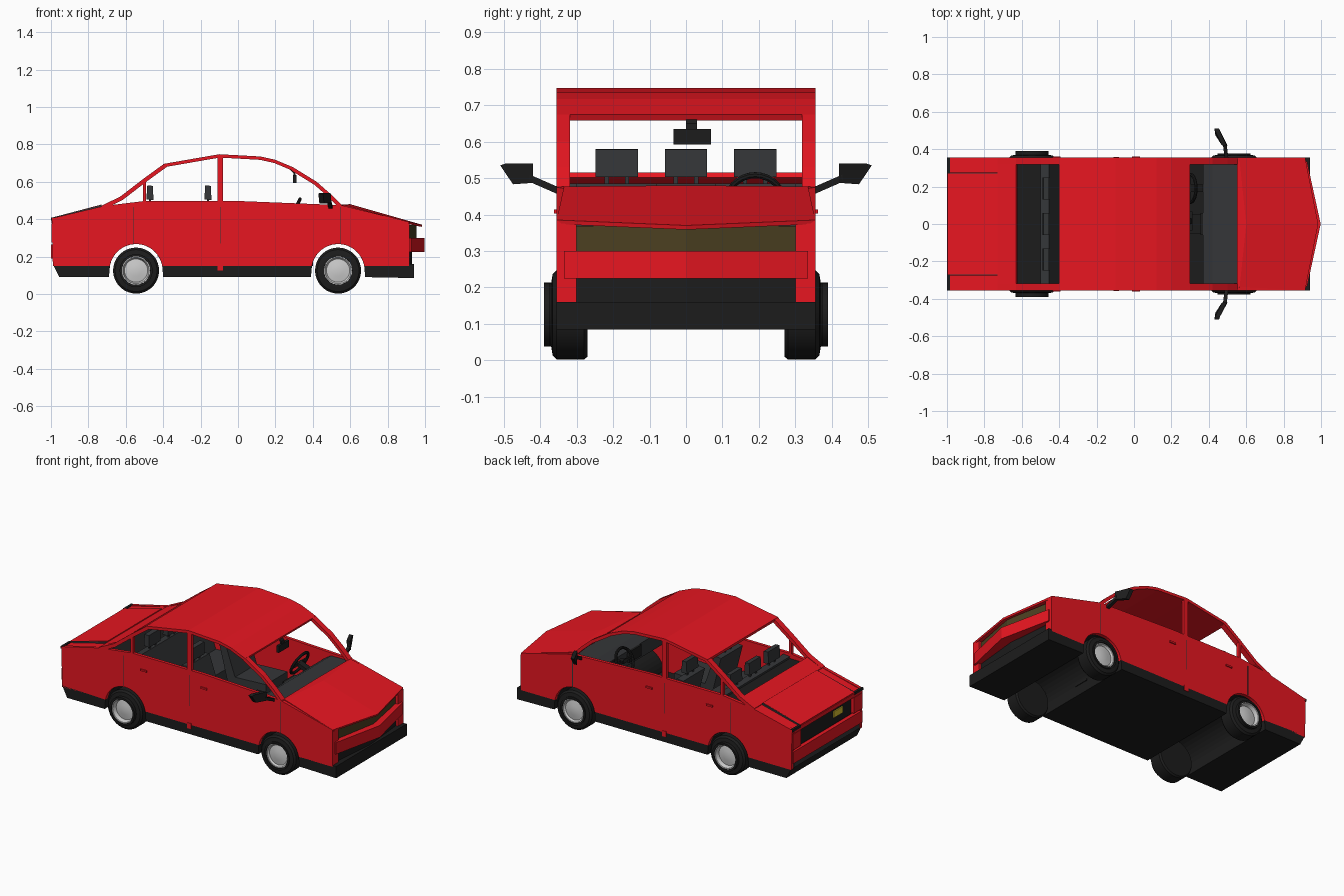
import bpy, bmesh, math
from mathutils import Vector

if "Cube" in bpy.data.objects:
    bpy.data.objects.remove(bpy.data.objects["Cube"])


def material(name, rgb):
    m = bpy.data.materials.new(name)
    m.diffuse_color = (*rgb, 1)
    m.use_nodes = True
    m.node_tree.nodes["Principled BSDF"].inputs["Base Color"].default_value = m.diffuse_color
    return m


RED = material("red paint", (0.8, 0.008, 0.015))
BLACK = material("black plastic", (0.012, 0.012, 0.012))
DARK = material("dark trim", (0.035, 0.037, 0.04))
OLIVE = material("dark lamp glass", (0.07, 0.05, 0.015))
YELLOW = material("yellow plate", (0.7, 0.55, 0.03))


def mesh(name, verts, faces, mat=None, smooth=False):
    me = bpy.data.meshes.new(name)
    me.from_pydata([tuple(v) for v in verts], [], faces)
    bm = bmesh.new()
    bm.from_mesh(me)
    bmesh.ops.recalc_face_normals(bm, faces=bm.faces)
    bm.to_mesh(me)
    bm.free()
    ob = bpy.data.objects.new(name, me)
    bpy.context.collection.objects.link(ob)
    if mat:
        me.materials.append(mat)
    if smooth:
        bpy.context.view_layer.objects.active = ob
        ob.select_set(True)
        bpy.ops.object.shade_smooth_by_angle(angle=math.radians(35))
        ob.select_set(False)
    return ob


def prism(name, pts, axis, lo, hi, mat=None):
    """Extrude a 2D outline along one axis."""
    put = {'x': lambda a, b, c: (c, a, b), 'y': lambda a, b, c: (a, c, b), 'z': lambda a, b, c: (a, b, c)}[axis]
    n = len(pts)
    verts = [put(a, b, c) for c in (lo, hi) for a, b in pts]
    faces = [tuple(range(n)), tuple(range(2 * n - 1, n - 1, -1))]
    faces += [(i, (i + 1) % n, n + (i + 1) % n, n + i) for i in range(n)]
    return mesh(name, verts, faces, mat)


def box(name, x, y, z, mat=None):
    return prism(name, [(x[0], z[0]), (x[1], z[0]), (x[1], z[1]), (x[0], z[1])], 'y', y[0], y[1], mat)


def band(name, path, y0, y1, t, mat):
    """Sheet following an x-z path, thickened downwards by t."""
    low = []
    for i in range(len(path)):
        d = Vector(path[min(i + 1, len(path) - 1)]) - Vector(path[max(i - 1, 0)])
        d.normalize()
        low.append((path[i][0] + d.y * t, path[i][1] - d.x * t))
    return prism(name, path + low[::-1], 'y', y0, y1, mat)


def lathe(name, prof, center, mat=None, seg=36):
    """Spin (radius, y) points about a y-parallel axis."""
    cx, cz = center
    n, verts, faces = len(prof), [], []
    for k in range(seg):
        a = 2 * math.pi * k / seg
        verts += [(cx + r * math.cos(a), y, cz + r * math.sin(a)) for r, y in prof]
    for k in range(seg):
        j = (k + 1) % seg
        faces += [(k * n + i, k * n + i + 1, j * n + i + 1, j * n + i) for i in range(n - 1)]
    for end in (0, n - 1):
        faces.append(tuple(k * n + end for k in range(seg)))
    return mesh(name, verts, faces, mat, True)


W, WZ, R, ARCH = 0.355, 0.125, 0.123, 0.142
WHEELS = {"rear": -0.545, "front": 0.535}


def arch(cx, z, steps=18):
    a0 = math.asin((z - WZ) / ARCH)
    return [(cx + ARCH * math.cos(a), WZ + ARCH * math.sin(a))
            for a in [math.pi - a0 - (math.pi - 2 * a0) * i / steps for i in range(steps + 1)]]


# body sides with wheel arches
outline = [(-0.99, 0.15)] + arch(WHEELS["rear"], 0.15) + arch(WHEELS["front"], 0.15)
outline += [(0.915, 0.15), (0.915, 0.385), (0.55, 0.475), (0, 0.497), (-0.5, 0.497), (-0.72, 0.47), (-0.995, 0.405)]
for s in (-1, 1):
    prism("body_side", outline, 'y', s * W, s * (W - 0.02), RED)

# black floor and sills between the wheels
for pts in ([(-0.955, 0.09), (-0.69, 0.09), (-0.685, 0.15), (-0.99, 0.16)],
            [(-0.4, 0.09), (0.39, 0.09), (0.395, 0.15), (-0.405, 0.15)],
            [(0.68, 0.09), (0.94, 0.085), (0.94, 0.16), (0.675, 0.15)]):
    prism("floor_and_sill", pts, 'y', -W, W, BLACK)

# wheel tunnels, tyres and rims
for end, cx in WHEELS.items():
    band(end + "_wheel_tunnel", arch(cx, 0.13), -W + 0.02, W - 0.02, -0.006, BLACK)
    out = 0.39 if end == "rear" else 0.376
    for s in (-1, 1):
        lathe(end + "_tyre", [(r, s * y) for r, y in ((0.08, 0.27), (0.115, 0.27), (R, 0.28), (R, 0.355),
              (0.112, 0.366), (0.088, 0.37), (0.088, out), (0.076, out), (0.074, 0.35))], (cx, WZ), BLACK)
        lathe(end + "_rim", [(r, s * y) for r, y in ((0.079, 0.34), (0.079, out - 0.006), (0.07, out - 0.008),
              (0.062, 0.358), (0.03, 0.364), (0.012, 0.366))], (cx, WZ))

# roof and pillars
roof = [(-0.4, 0.695), (-0.1, 0.747), (0.12, 0.735), (0.2, 0.717), (0.3, 0.675)]
band("roof", roof, -W, W, 0.018, RED)
for s in (-1, 1):
    o, i = s * W, s * (W - 0.036)
    band("windscreen_pillar", [(0.295, 0.677), (0.42, 0.6), (0.5, 0.53), (0.555, 0.475)], o, i, 0.02, RED)
    band("rear_pillar", [(-0.73, 0.472), (-0.63, 0.52), (-0.5, 0.62), (-0.395, 0.696)], o, i, 0.022, RED)
    box("centre_pillar", (-0.11, -0.08), (o, s * (W - 0.02)), (0.48, 0.735), RED)
    box("rear_door_pillar", (-0.508, -0.492), (o, s * (W - 0.02)), (0.48, 0.61), RED)
    # door seams and handles
    for x in (-0.56, -0.095, 0.55):
        box("door_seam", (x - 0.002, x + 0.002), (o, s * (W + 0.001)), (0.27, 0.465), DARK)
    for x in (-0.415, 0.01):
        box("door_handle", (x - 0.022, x + 0.022), (o, s * (W + 0.007)), (0.403, 0.414), RED)
    box("sill_tab", (-0.11, -0.08), (o, s * (W + 0.003)), (0.125, 0.16), RED)

# bonnet with a creased rear edge and pointed nose
rows = [[(0.55, -W, 0.475), (0.55, 0, 0.478), (0.55, W, 0.475)],
        [(0.565, -0.335, 0.477), (0.6, 0, 0.48), (0.565, 0.335, 0.477)],
        [(0.915, -W, 0.385), (0.985, 0, 0.37), (0.915, W, 0.385)]]
bonnet = mesh("bonnet", sum(rows, []), [(r * 3 + c, r * 3 + c + 1, r * 3 + c + 4, r * 3 + c + 3)
                                        for r in (0, 1) for c in (0, 1)], RED)
sol = bonnet.modifiers.new("thickness", 'SOLIDIFY')
sol.thickness = 0.012

# front end: lamp band, bumper, lower intake and lip


def nose(name, tip, side, width, z0, z1, mat):
    prism(name, [(0.87, -width), (side, -width), (tip, 0), (side, width), (0.87, width)], 'z', z0, z1, mat)


nose("headlamp_band", 0.955, 0.9, 0.3, 0.295, 0.368, OLIVE)
nose("front_bumper", 0.998, 0.925, 0.335, 0.225, 0.3, RED)
nose("lower_intake", 0.93, 0.9, 0.31, 0.15, 0.227, BLACK)
for s in (-1, 1):
    box("front_corner", (0.88, 0.917), (s * 0.3, s * (W - 0.002)), (0.16, 0.375), RED)

# boot deck and lid
band("rear_deck", [(-0.73, 0.472), (-0.63, 0.515)], -W, W, 0.015, RED)
band("boot_lid", [(-0.995, 0.408), (-0.73, 0.478)], -0.27, 0.27, 0.012, RED)
for s in (-1, 1):
    band("boot_edge", [(-0.995, 0.4), (-0.72, 0.468)], s * 0.26, s * (W - 0.002), 0.012, RED)
    band("boot_seam", [(-0.985, 0.411), (-0.73, 0.476)], s * 0.27, s * 0.276, 0.012, DARK)

# tail: recessed panel, lamps, bumper, plate
box("tail_panel", (-0.975, -0.96), (-0.34, 0.34), (0.15, 0.4), RED)
box("tail_recess", (-0.98, -0.97), (-0.26, 0.26), (0.27, 0.375), BLACK)
box("tail_upper_rail", (-0.998, -0.965), (-0.34, 0.34), (0.378, 0.402), RED)
box("rear_bumper", (-1.0, -0.965), (-0.345, 0.345), (0.19, 0.265), RED)
box("rear_bumper_strip", (-0.99, -0.965), (-0.33, 0.33), (0.155, 0.185), DARK)
box("number_plate", (-0.987, -0.975), (-0.17, -0.08), (0.315, 0.355), YELLOW)
for s in (-1, 1):
    box("tail_lamp", (-0.997, -0.97), (s * 0.265, s * 0.35), (0.275, 0.375), RED)
    box("tail_lamp_trim", (-1.0, -0.985), (s * 0.27, s * W), (0.392, 0.408), BLACK)


# seats with headrests
def headrest(x, y):
    prism("headrest", [(x - 0.02, 0.505), (x + 0.018, 0.503), (x + 0.015, 0.578), (x - 0.015, 0.58)],
          'y', y - 0.058, y + 0.058, DARK)
    for d in (-0.028, 0.028):
        box("headrest_post", (x - 0.005, x + 0.005), (y + d - 0.006, y + d + 0.006), (0.46, 0.51), DARK)


def seat(name, x, y, half):
    prism(name + "_back", [(x - 0.03, 0.48), (x + 0.015, 0.485), (x + 0.09, 0.27), (x + 0.03, 0.25)],
          'y', y - half, y + half, DARK)
    prism(name + "_cushion", [(x + 0.03, 0.27), (x + 0.08, 0.29), (x + 0.3, 0.3), (x + 0.3, 0.2), (x + 0.04, 0.2)],
          'y', y - half, y + half, DARK)


for y in (-0.19, 0.19):
    seat("front_seat", -0.16, y, 0.11)
    headrest(-0.16, y)
    box("seat_base", (-0.08, 0.11), (y - 0.08, y + 0.08), (0.15, 0.2), BLACK)
seat("rear_seat", -0.47, 0, 0.33)
for y in (-0.19, 0, 0.19):
    headrest(-0.47, y)
band("parcel_shelf", [(-0.7, 0.465), (-0.49, 0.465)], -0.335, 0.335, 0.012, BLACK)

# dashboard, console and steering wheel
prism("dashboard", [(0.56, 0.465), (0.42, 0.462), (0.37, 0.43), (0.38, 0.33), (0.56, 0.3)], 'y', -0.335, 0.335, DARK)
box("centre_console", (0.1, 0.4), (-0.05, 0.05), (0.15, 0.27), BLACK)
box("console_screen", (0.355, 0.38), (-0.06, 0.06), (0.36, 0.43), BLACK)
tilt = math.radians(-65)
bpy.ops.mesh.primitive_torus_add(location=(0.3, 0.19, 0.44), rotation=(0, tilt, 0), major_radius=0.075,
                                 minor_radius=0.009, major_segments=28, minor_segments=8)
wheel = bpy.context.object
wheel.name = "steering_wheel"
wheel.data.materials.append(BLACK)
prism("steering_column", [(0.295, 0.45), (0.4, 0.41), (0.39, 0.385), (0.288, 0.43)], 'y', 0.17, 0.21, BLACK)
box("steering_spoke", (0.295, 0.305), (0.118, 0.262), (0.43, 0.447), BLACK)

# interior mirror
box("interior_mirror", (0.295, 0.312), (-0.035, 0.068), (0.592, 0.635), BLACK)
band("interior_mirror_stem", [(0.285, 0.67), (0.305, 0.65), (0.31, 0.62)], 0.0, 0.03, 0.01, BLACK)

# door mirrors on stalks
for s in (-1, 1):
    head = [(0.475, 0.42, 0.487), (0.435, 0.475, 0.483), (0.43, 0.51, 0.535), (0.435, 0.43 + 0.065, 0.54), (0.47, 0.42, 0.54)]
    verts = [(x + d, s * y, z) for d in (0, 0.025) for x, y, z in head]
    mesh("door_mirror", verts, [(0, 1, 2, 3, 4), (9, 8, 7, 6, 5)] +
         [(i, (i + 1) % 5, 5 + (i + 1) % 5, 5 + i) for i in range(5)], BLACK)
    ends = [(0.495, 0.35, 0.465), (0.485, 0.43, 0.5)]
    verts = [(x + a, s * y, z + b) for x, y, z in ends
             for a, b in ((-0.01, -0.01), (0.01, -0.01), (0.01, 0.01), (-0.01, 0.01))]
    mesh("door_mirror_stalk", verts, [(0, 1, 2, 3), (7, 6, 5, 4)] +
         [(i, (i + 1) % 4, 4 + (i + 1) % 4, 4 + i) for i in range(4)], BLACK)
